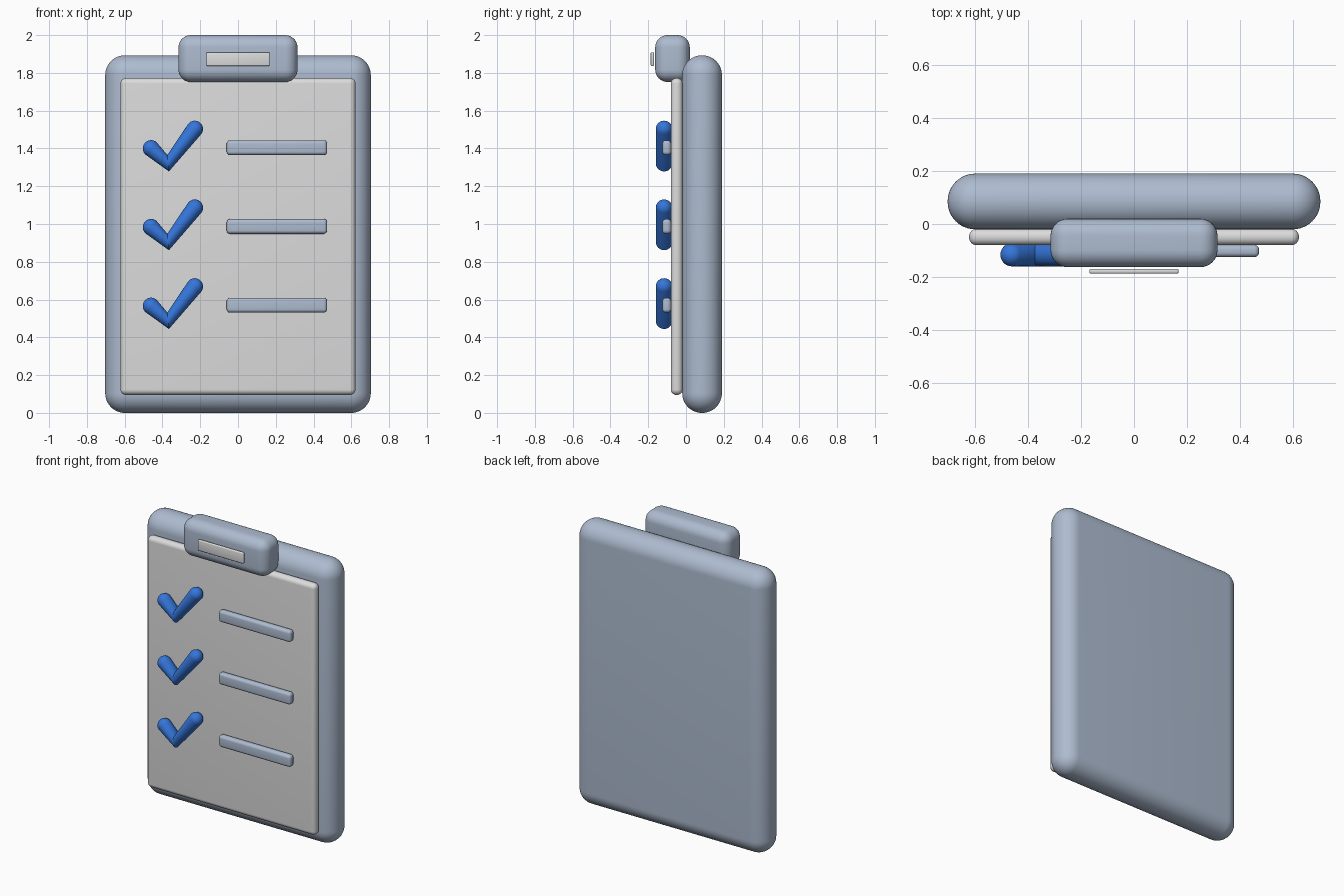
import bpy, bmesh, math
from mathutils import Vector

if "Cube" in bpy.data.objects:
    bpy.data.objects.remove(bpy.data.objects["Cube"])


def material(name, rgb):
    m = bpy.data.materials.new(name)
    m.diffuse_color = (*rgb, 1)
    m.use_nodes = True
    m.node_tree.nodes["Principled BSDF"].inputs["Base Color"].default_value = m.diffuse_color
    return m


slate = material("slate_blue_grey", (0.42, 0.50, 0.63))
white = material("paper_white", (0.72, 0.72, 0.72))
blue = material("tick_blue", (0.035, 0.18, 0.70))


def finish(name, bm, mat):
    bmesh.ops.recalc_face_normals(bm, faces=bm.faces)
    mesh = bpy.data.meshes.new(name)
    bm.to_mesh(mesh)
    bm.free()
    for f in mesh.polygons:
        f.use_smooth = True
    mesh.materials.append(mat)
    ob = bpy.data.objects.new(name, mesh)
    bpy.context.collection.objects.link(ob)
    return ob


def rounded_box(name, low, high, radius, mat, segments=8):
    low, high = Vector(low), Vector(high)
    bm = bmesh.new()
    bmesh.ops.create_cube(bm, size=1)
    for v in bm.verts:
        v.co = (low + high) / 2 + v.co * (high - low)
    bmesh.ops.bevel(bm, geom=bm.edges[:], offset=radius, segments=segments,
                    profile=0.5, affect='EDGES', clamp_overlap=True)
    return finish(name, bm, mat)


def tick(name, z, mat, r=0.044, y=-0.116, sides=24, steps=8):
    # round-ended tube with an uncompensated mitre at the elbow
    a, b, c = (Vector((-0.46, y, z - 0.004)), Vector((-0.37, y, z - 0.082)),
               Vector((-0.229, y, z + 0.099)))
    d1, d2 = (b - a).normalized(), (c - b).normalized()
    rings = []
    for i in range(1, steps + 1):
        t = math.pi / 2 * i / steps
        rings.append((a - d1 * r * math.cos(t), d1, r * math.sin(t)))
    rings.append((b, (d1 + d2).normalized(), r))
    for i in range(steps):
        t = math.pi / 2 * i / steps
        rings.append((c + d2 * r * math.sin(t), d2, r * math.cos(t)))
    bm = bmesh.new()
    depth = Vector((0, 1, 0))
    loops = []
    for p, d, rad in rings:
        side = d.cross(depth)
        loops.append([bm.verts.new(p + rad * (side * math.cos(2 * math.pi * k / sides)
                                              + depth * math.sin(2 * math.pi * k / sides)))
                      for k in range(sides)])
    for l1, l2 in zip(loops, loops[1:]):
        for k in range(sides):
            n = (k + 1) % sides
            bm.faces.new((l1[k], l1[n], l2[n], l2[k]))
    for loop, tip in ((loops[0], a - d1 * r), (loops[-1], c + d2 * r)):
        v = bm.verts.new(tip)
        for k in range(sides):
            bm.faces.new((loop[k], loop[(k + 1) % sides], v))
    # crisp crease where the two arms meet
    elbow = set(loops[steps])
    for e in bm.edges:
        if e.verts[0] in elbow and e.verts[1] in elbow:
            e.smooth = False
    return finish(name, bm, mat)


# backing board, sheet and clip
rounded_box("board", (-0.703, -0.02, 0), (0.703, 0.19, 1.893), 0.104, slate, 12)
rounded_box("paper", (-0.622, -0.08, 0.095), (0.622, -0.018, 1.772), 0.029, white)
rounded_box("clip", (-0.315, -0.163, 1.752), (0.315, 0.02, 2.0), 0.065, slate)
rounded_box("clip_label", (-0.168, -0.187, 1.837), (0.168, -0.169, 1.909), 0.006, white, 3)

# three checklist rows
for i, z in enumerate((1.404, 0.987, 0.57)):
    tick(f"tick_{i + 1}", z, blue)
    rounded_box(f"text_bar_{i + 1}", (-0.06, -0.125, z - 0.039),
                (0.472, -0.079, z + 0.039), 0.018, slate, 5)
